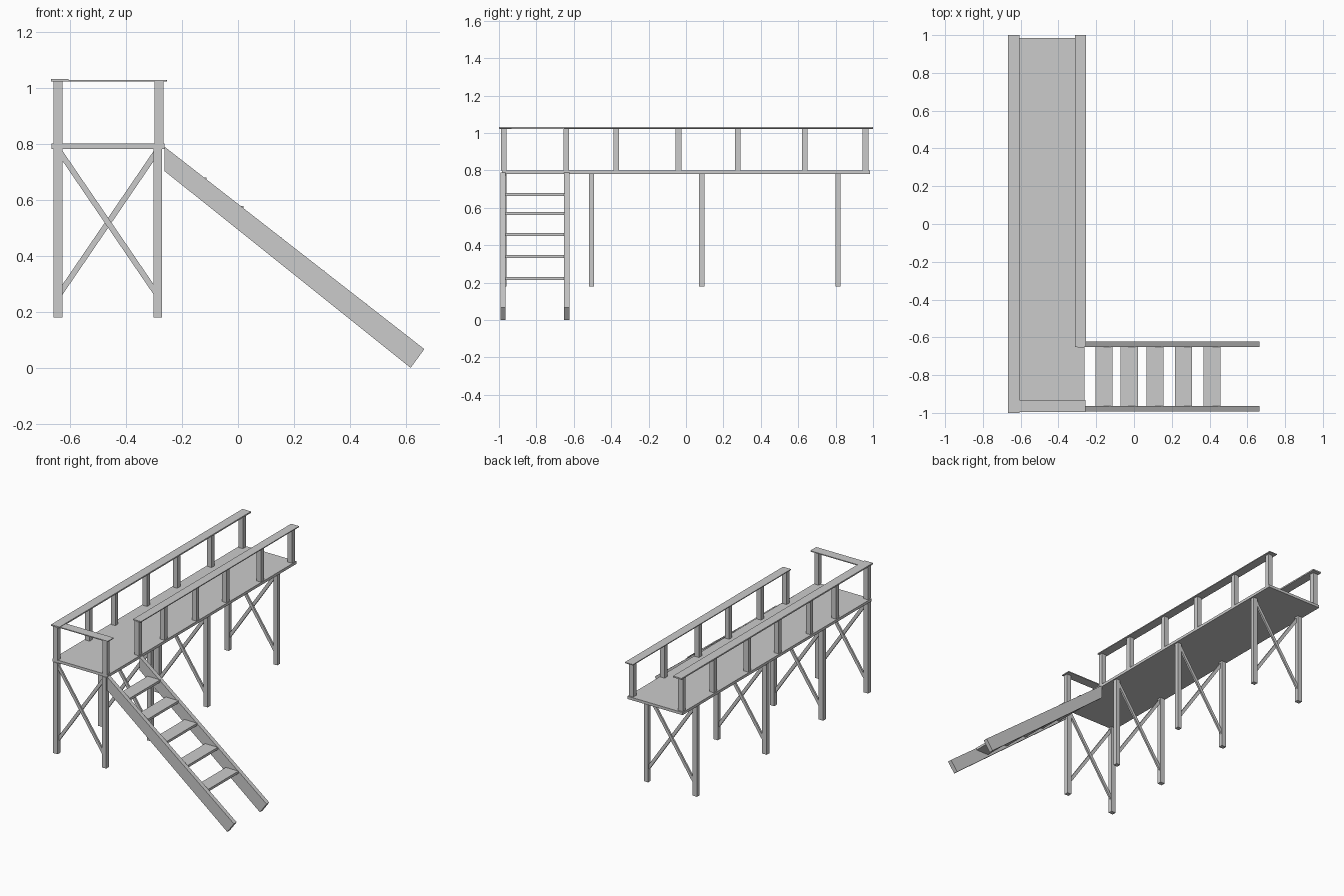
import bpy, bmesh
from mathutils import Vector

if "Cube" in bpy.data.objects:
    bpy.data.objects.remove(bpy.data.objects["Cube"])


def finish(name, bm):
    bmesh.ops.recalc_face_normals(bm, faces=bm.faces)
    mesh = bpy.data.meshes.new(name)
    bm.to_mesh(mesh)
    bm.free()
    obj = bpy.data.objects.new(name, mesh)
    bpy.context.collection.objects.link(obj)
    return obj


def box(name, x, y, z):
    """Box from (min, max) ranges on each axis."""
    bm = bmesh.new()
    bmesh.ops.create_cube(bm, size=1)
    lo, hi = Vector((x[0], y[0], z[0])), Vector((x[1], y[1], z[1]))
    for v in bm.verts:
        v.co = (lo + hi) / 2 + v.co * (hi - lo)
    return finish(name, bm)


def slab(name, profile, y0, y1):
    """XZ profile extruded from y0 to y1."""
    bm = bmesh.new()
    face = bm.faces.new([bm.verts.new((x, y0, z)) for x, z in profile])
    ext = bmesh.ops.extrude_face_region(bm, geom=[face])
    moved = [g for g in ext["geom"] if isinstance(g, bmesh.types.BMVert)]
    bmesh.ops.translate(bm, verts=moved, vec=(0, y1 - y0, 0))
    return finish(name, bm)


LEFT, RIGHT = (-0.659, -0.626), (-0.298, -0.266)
DECK_BOTTOM, DECK_TOP, RAIL = 0.782, 0.80, 1.022

# Walkway deck
box("deck", (-0.665, -0.262), (-0.985, 0.985), (DECK_BOTTOM, DECK_TOP))

# Railing posts on both sides, at matching positions
for i, y in enumerate((-0.975, -0.64, -0.372, -0.04, 0.276, 0.634, 0.96)):
    for side, x in (("left", LEFT), ("right", RIGHT)):
        box(f"{side}_rail_post_{i + 1}", x, (y - 0.015, y + 0.015), (DECK_TOP, RAIL))

# Handrails, the right one leaving a gap for the stairs
box("left_handrail", (-0.667, -0.605), (-1, 1), (RAIL, 1.031))
box("right_handrail", (-0.312, -0.253), (-0.652, 1), (RAIL, 1.028))
box("front_handrail", (-0.605, -0.256), (-0.995, -0.932), (RAIL, 1.028))

# Support frames: two legs and a cross brace each
for i, y in enumerate((-0.975, -0.505, 0.084, 0.812)):
    for side, x in (("left", LEFT), ("right", (-0.301, -0.271))):
        box(f"{side}_leg_{i + 1}", x, (y - 0.014, y + 0.014), (0.18, DECK_BOTTOM))
    x0, x1, hi, lo, t = -0.628, -0.299, 0.759, 0.277, 0.018
    for n, a, b, dy in (("falling", hi, lo, -0.004), ("rising", lo, hi, 0.004)):
        profile = [(x0, a - t), (x1, b - t), (x1, b + t), (x0, a + t)]
        slab(f"{n}_brace_{i + 1}", profile, y + dy - 0.006, y + dy + 0.006)

# Stair stringers
stringer = [(-0.263, 0.79), (-0.263, 0.703), (0.616, 0.0), (0.665, 0.067)]
slab("front_stringer", stringer, -0.992, -0.964)
slab("back_stringer", stringer, -0.651, -0.623)

# Stair treads
treads = ((-0.159, 0.672), (-0.026, 0.570), (0.111, 0.458), (0.262, 0.339), (0.413, 0.222))
for i, (x, z) in enumerate(treads):
    box(f"tread_{i + 1}", (x - 0.046, x + 0.046), (-0.966, -0.649), (z - 0.008, z + 0.008))
